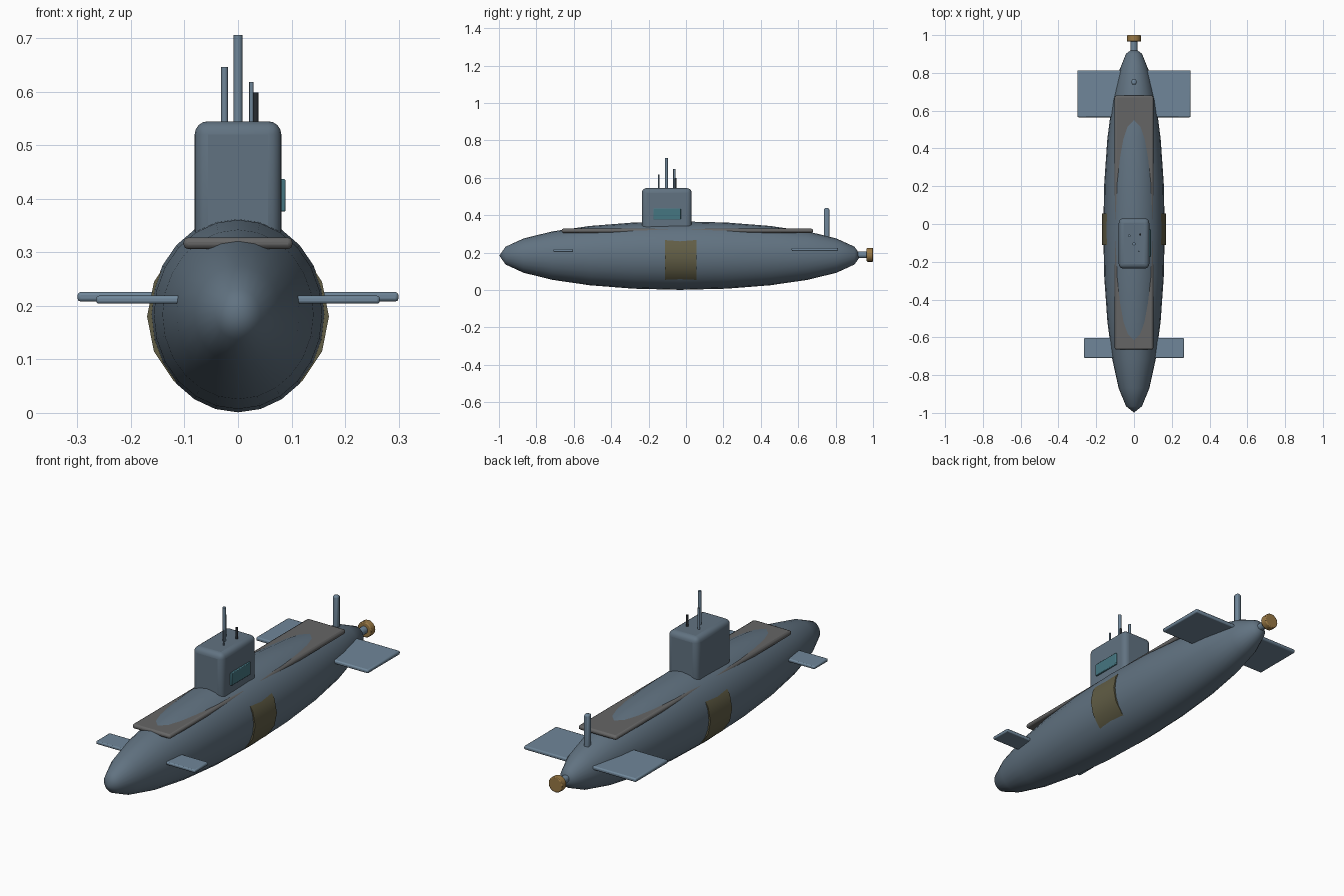
import bpy, math

if "Cube" in bpy.data.objects:
    bpy.data.objects.remove(bpy.data.objects["Cube"])


def material(name, rgb):
    m = bpy.data.materials.new(name)
    m.diffuse_color = (*rgb, 1)
    m.use_nodes = True
    m.node_tree.nodes["Principled BSDF"].inputs["Base Color"].default_value = m.diffuse_color
    return m


SLATE = material("slate", (0.12, 0.17, 0.22))
STEEL = material("steel", (0.16, 0.24, 0.32))
DECK = material("deck_grey", (0.13, 0.13, 0.13))
OLIVE = material("olive", (0.12, 0.11, 0.06))
TEAL = material("teal", (0.06, 0.18, 0.22))
BRASS = material("brass", (0.32, 0.19, 0.06))
BLACK = material("black", (0.02, 0.025, 0.03))


def finish(name, mat, bevel=0.0, segments=2):
    ob = bpy.context.object
    ob.name = name
    ob.data.materials.append(mat)
    if bevel:
        mod = ob.modifiers.new("bevel", "BEVEL")
        mod.width = bevel
        mod.segments = segments
        mod.limit_method = "ANGLE"
    bpy.ops.object.shade_smooth_by_angle(angle=math.radians(40))
    return ob


def box(name, lo, hi, mat, bevel=0.0, segments=2):
    centre = [(a + b) / 2 for a, b in zip(lo, hi)]
    bpy.ops.mesh.primitive_cube_add(size=1, location=centre)
    bpy.context.object.scale = [b - a for a, b in zip(lo, hi)]
    bpy.ops.object.transform_apply(location=False, rotation=False, scale=True)
    return finish(name, mat, bevel, segments)


def rod(name, radius, length, loc, mat, along_y=False, sides=16, bevel=0.0):
    rot = (math.pi / 2, 0, 0) if along_y else (0, 0, 0)
    bpy.ops.mesh.primitive_cylinder_add(vertices=sides, radius=radius, depth=length,
                                        location=loc, rotation=rot)
    return finish(name, mat, bevel)


# Hull: stretched sphere with its poles at bow and stern
bpy.ops.mesh.primitive_uv_sphere_add(segments=24, ring_count=12, radius=1,
                                     location=(0, -0.032, 0.184),
                                     rotation=(math.pi / 2, 0, 0))
bpy.context.object.scale = (0.163, 0.183, 0.966)
bpy.ops.object.transform_apply(location=False, rotation=True, scale=True)
finish("hull", SLATE)

# Midship band, just breaking through the hull sides
rod("midship_band", 0.17, 0.166, (0, -0.028, 0.18), OLIVE, along_y=True)

# Deck casing
box("deck", (-0.102, -0.665, 0.306), (0.102, 0.68, 0.328), DECK, 0.009)

# Sail with its side window
box("sail", (-0.081, -0.236, 0.315), (0.081, 0.03, 0.545), SLATE, 0.025, 4)
box("sail_window", (0.075, -0.175, 0.376), (0.089, -0.028, 0.437), TEAL, 0.003)

# Masts: name, x, y, radius, top, material
for name, x, y, r, top, mat in (
        ("periscope", 0, -0.105, 0.0085, 0.706, STEEL),
        ("snorkel_mast", -0.025, -0.062, 0.0065, 0.646, STEEL),
        ("radio_mast", 0.025, -0.145, 0.004, 0.618, STEEL),
        ("sensor_mast", 0.033, -0.056, 0.0055, 0.599, BLACK)):
    rod(name, r, top - 0.52, (x, y, (top + 0.52) / 2), mat, sides=12)

# Bow and stern planes, running through the hull
box("bow_planes", (-0.265, -0.709, 0.204), (0.265, -0.604, 0.219), STEEL, 0.005)
box("stern_planes", (-0.3, 0.565, 0.208), (0.3, 0.813, 0.226), STEEL, 0.006)

# Rudder post
box("rudder", (-0.013, 0.738, 0.22), (0.013, 0.766, 0.438), STEEL, 0.008)

# Propeller shaft and hub
rod("propeller_shaft", 0.018, 0.1, (0, 0.925, 0.188), STEEL, along_y=True)
rod("propeller", 0.037, 0.034, (0, 0.983, 0.188), BRASS, along_y=True, bevel=0.004)
